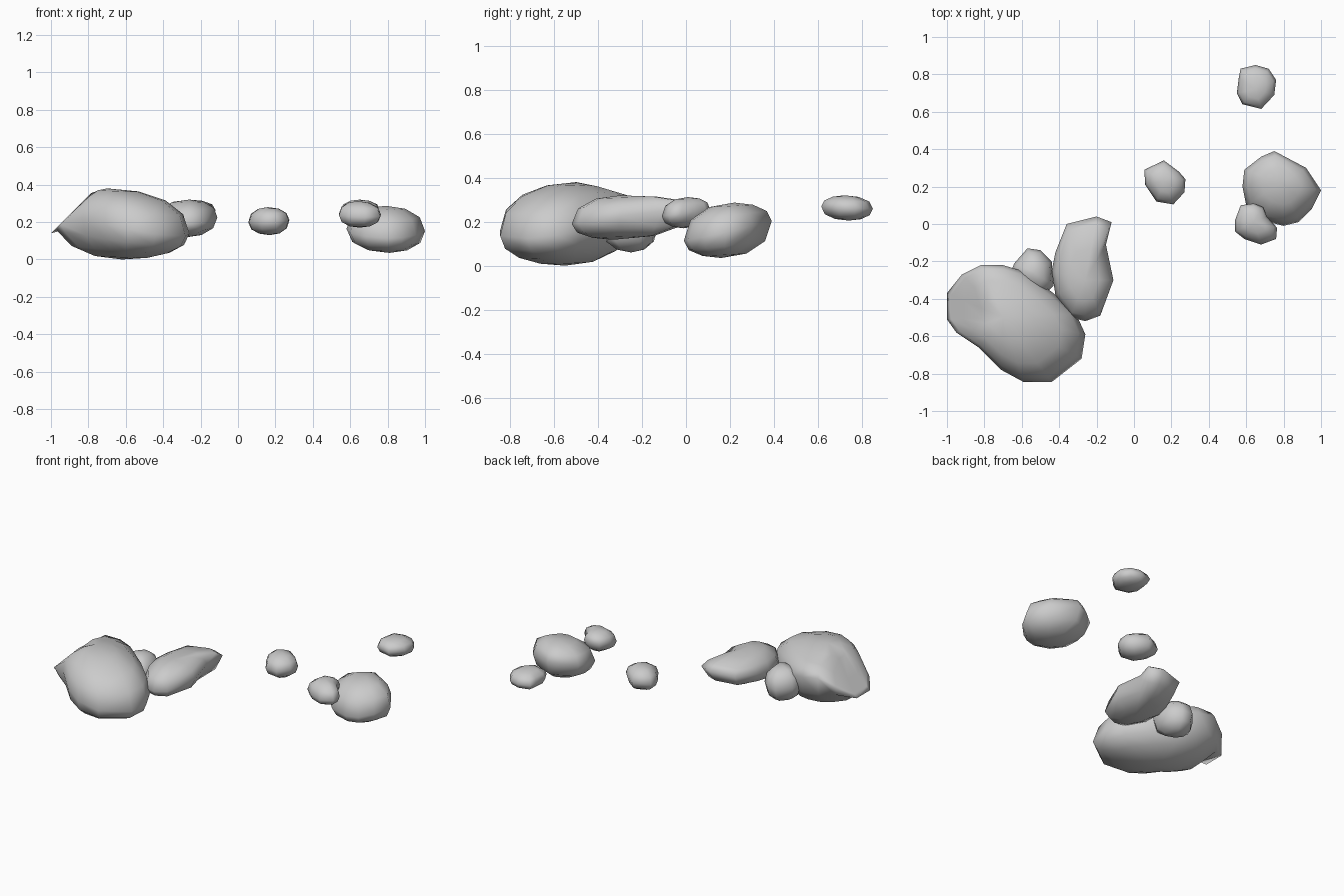
import bpy
import bmesh
import math

if "Cube" in bpy.data.objects:
    bpy.data.objects.remove(bpy.data.objects["Cube"])


def rock(name, outline, rim_z, tilt, top, bottom, planes=(), rings=3, full=0.88):
    """Boulder lofted from a tilted rim outline to a top point and a bottom point.
    planes: (a, b, c) chips the upper side to z <= a*x + b*y + c."""
    n = len(outline)
    cx = sum(p[0] for p in outline) / n
    cy = sum(p[1] for p in outline) / n
    rim = [(x, y, rim_z + tilt[0] * (x - cx) + tilt[1] * (y - cy)) for x, y in outline]
    bm = bmesh.new()
    base = [bm.verts.new(p) for p in rim]
    for pole in (top, bottom):
        prev = base
        for k in range(1, rings):
            a = math.pi / 2 * k / rings
            t, s = 1 - math.cos(a), math.sin(a) ** full
            ring = [bm.verts.new((x + (pole[0] - x) * t, y + (pole[1] - y) * t,
                                  z + (pole[2] - z) * s)) for x, y, z in rim]
            for i in range(n):
                j = (i + 1) % n
                bm.faces.new((prev[i], prev[j], ring[j], ring[i]))
            prev = ring
        tip = bm.verts.new(pole)
        for i in range(n):
            bm.faces.new((prev[i], prev[(i + 1) % n], tip))
    for v in bm.verts:
        for a, b, c in planes:
            v.co.z = min(v.co.z, a * v.co.x + b * v.co.y + c)
    bmesh.ops.recalc_face_normals(bm, faces=bm.faces)
    for f in bm.faces:
        f.smooth = True
    mesh = bpy.data.meshes.new(name)
    bm.to_mesh(mesh)
    bm.free()
    obj = bpy.data.objects.new(name, mesh)
    bpy.context.collection.objects.link(obj)
    return obj


# Large boulder, chipped on its left and back shoulders
rock("large_boulder",
     [(-1, -.37), (-1, -.51), (-.95, -.58), (-.83, -.66), (-.71, -.78), (-.59, -.845),
      (-.44, -.845), (-.28, -.72), (-.26, -.59), (-.31, -.48), (-.43, -.37),
      (-.60, -.25), (-.70, -.22), (-.82, -.22), (-.92, -.27)],
     .215, (-.17, .13), (-.70, -.50, .38), (-.62, -.55, 0),
     planes=[(1.0, 0, 1.14), (0, -.3, .24)], rings=4)

# Long rock leaning beside it, thin end raised at the back
rock("long_rock",
     [(-.12, .01), (-.20, .04), (-.36, 0), (-.42, -.15), (-.44, -.25), (-.42, -.38),
      (-.34, -.50), (-.26, -.52), (-.18, -.49), (-.11, -.30), (-.15, -.11)],
     .225, (.05, .13), (-.26, -.30, .32), (-.28, -.33, .118))

# Small rock wedged between the two
rock("wedged_rock",
     [(-.43, -.33), (-.44, -.20), (-.50, -.14), (-.57, -.13), (-.64, -.21), (-.66, -.26),
      (-.60, -.34), (-.48, -.38)],
     .17, (0, 0), (-.53, -.26, .28), (-.54, -.25, .06))

# Lone pebble in the middle
rock("middle_pebble",
     [(.055, .29), (.16, .34), (.24, .28), (.275, .24), (.27, .17), (.21, .105),
      (.12, .12), (.06, .21)],
     .205, (.05, 0), (.16, .23, .28), (.17, .22, .13))

# Round boulder on the right
rock("round_boulder",
     [(.58, .20), (.59, .29), (.68, .36), (.75, .39), (.92, .30), (1.0, .18), (.95, .08),
      (.88, .01), (.80, -.01), (.68, .02), (.60, .10)],
     .155, (-.02, .22), (.79, .22, .287), (.81, .16, .035))

# Pebble touching the round boulder
rock("side_pebble",
     [(.54, .02), (.57, .10), (.64, .11), (.69, .09), (.71, .04), (.765, -.02),
      (.76, -.08), (.68, -.11), (.59, -.08), (.54, -.04)],
     .242, (0, .15), (.64, .01, .312), (.65, -.01, .17))

# Flat pebble at the back
rock("back_pebble",
     [(.57, .83), (.65, .85), (.72, .83), (.76, .77), (.75, .69), (.68, .615),
      (.58, .64), (.55, .70), (.56, .78)],
     .263, (0, -.04), (.65, .72, .32), (.66, .74, .205))
